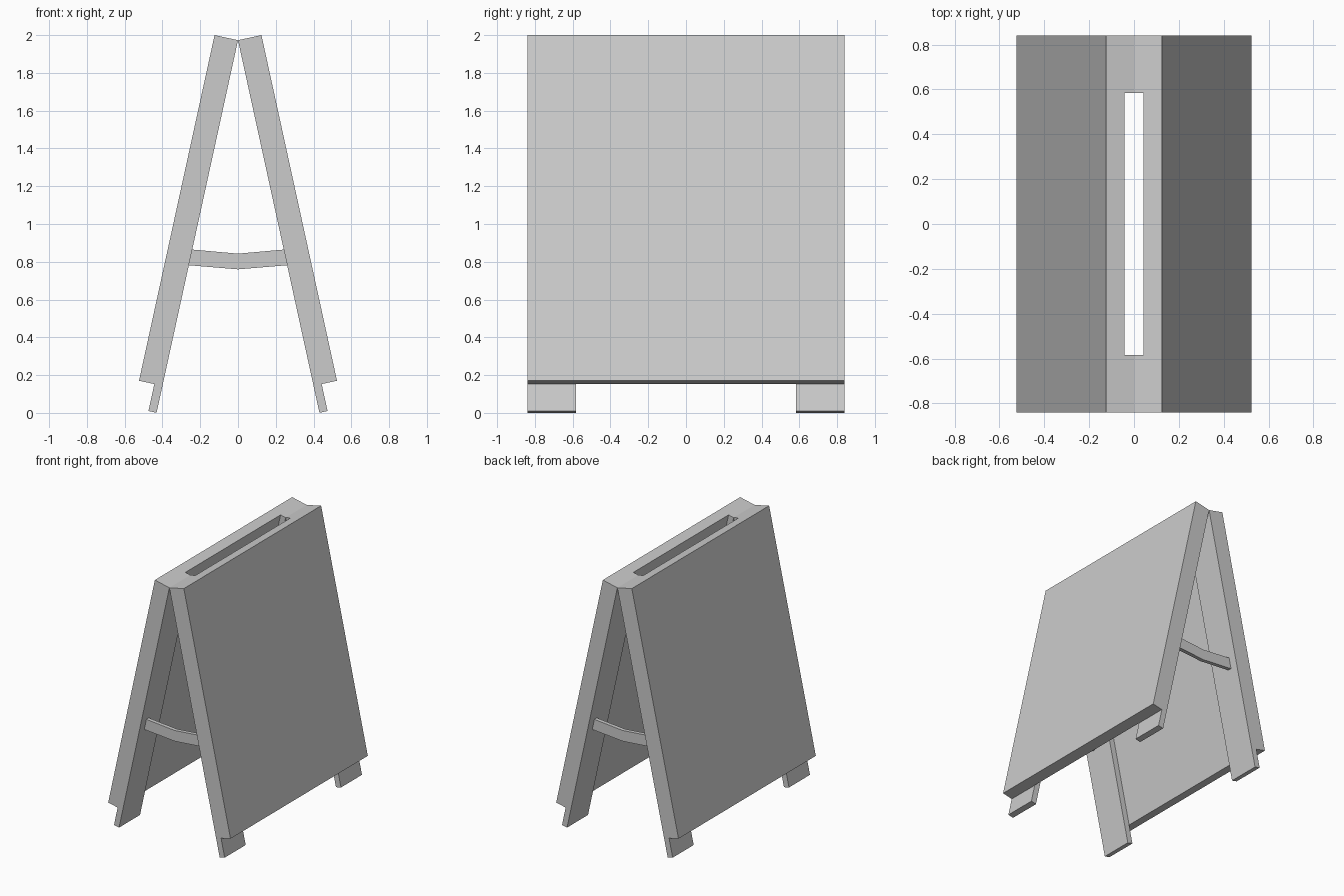
import bpy, bmesh, math
from mathutils import Vector

if "Cube" in bpy.data.objects:
    bpy.data.objects.remove(bpy.data.objects["Cube"])

HALF_Y = 0.84          # half width of the sign
GAP_Y = 0.583          # half width of the opening between the legs
TOP = Vector((0.0, 1.973))
TILT = math.atan2(0.4, 1.83)
THICK, LEG = 0.127, 0.044
BOARD_LEN, LEG_LEN = 1.873, 2.019


def extrude_profile(name, pts, y0, y1):
    """Solid from an x/z outline stretched between two y values."""
    bm = bmesh.new()
    face = bm.faces.new([bm.verts.new((x, y0, z)) for x, z in pts])
    res = bmesh.ops.extrude_face_region(bm, geom=[face])
    verts = [v for v in res["geom"] if isinstance(v, bmesh.types.BMVert)]
    bmesh.ops.translate(bm, verts=verts, vec=(0, y1 - y0, 0))
    bmesh.ops.recalc_face_normals(bm, faces=bm.faces)
    mesh = bpy.data.meshes.new(name)
    bm.to_mesh(mesh)
    bm.free()
    ob = bpy.data.objects.new(name, mesh)
    bpy.context.collection.objects.link(ob)
    return ob


def slanted(pts, side):
    """Map (distance down the panel, distance outward) to x/z."""
    c, s = math.cos(TILT), math.sin(TILT)
    return [(side * (TOP.x + d * s + t * c), TOP.y - d * c + t * s) for d, t in pts]


for side, label in ((-1, "left"), (1, "right")):
    # Board with the thinner leg layer behind it
    outline = [(0, 0), (0, THICK), (BOARD_LEN, THICK), (BOARD_LEN, LEG),
               (LEG_LEN, LEG), (LEG_LEN, 0)]
    panel = extrude_profile(label + "_panel", slanted(outline, side), -HALF_Y, HALF_Y)

    # Opening that separates the two legs
    cut = [(-0.2, -0.1), (-0.2, LEG + 0.0004),
           (LEG_LEN + 0.2, LEG + 0.0004), (LEG_LEN + 0.2, -0.1)]
    cutter = extrude_profile(label + "_gap_cutter", slanted(cut, side), -GAP_Y, GAP_Y)
    cutter.hide_render = True
    cutter.hide_set(True)
    mod = panel.modifiers.new("leg_gap", "BOOLEAN")
    mod.operation = "DIFFERENCE"
    mod.solver = "EXACT"
    mod.object = cutter

# Sagging spreader straps between the legs
strap = [(-0.247, 0.865), (0, 0.843), (0.247, 0.865),
         (0.265, 0.782), (0, 0.76), (-0.265, 0.782)]
for y, label in ((-0.76, "front"), (0.76, "back")):
    extrude_profile(label + "_strap", strap, y - 0.015, y + 0.015)
